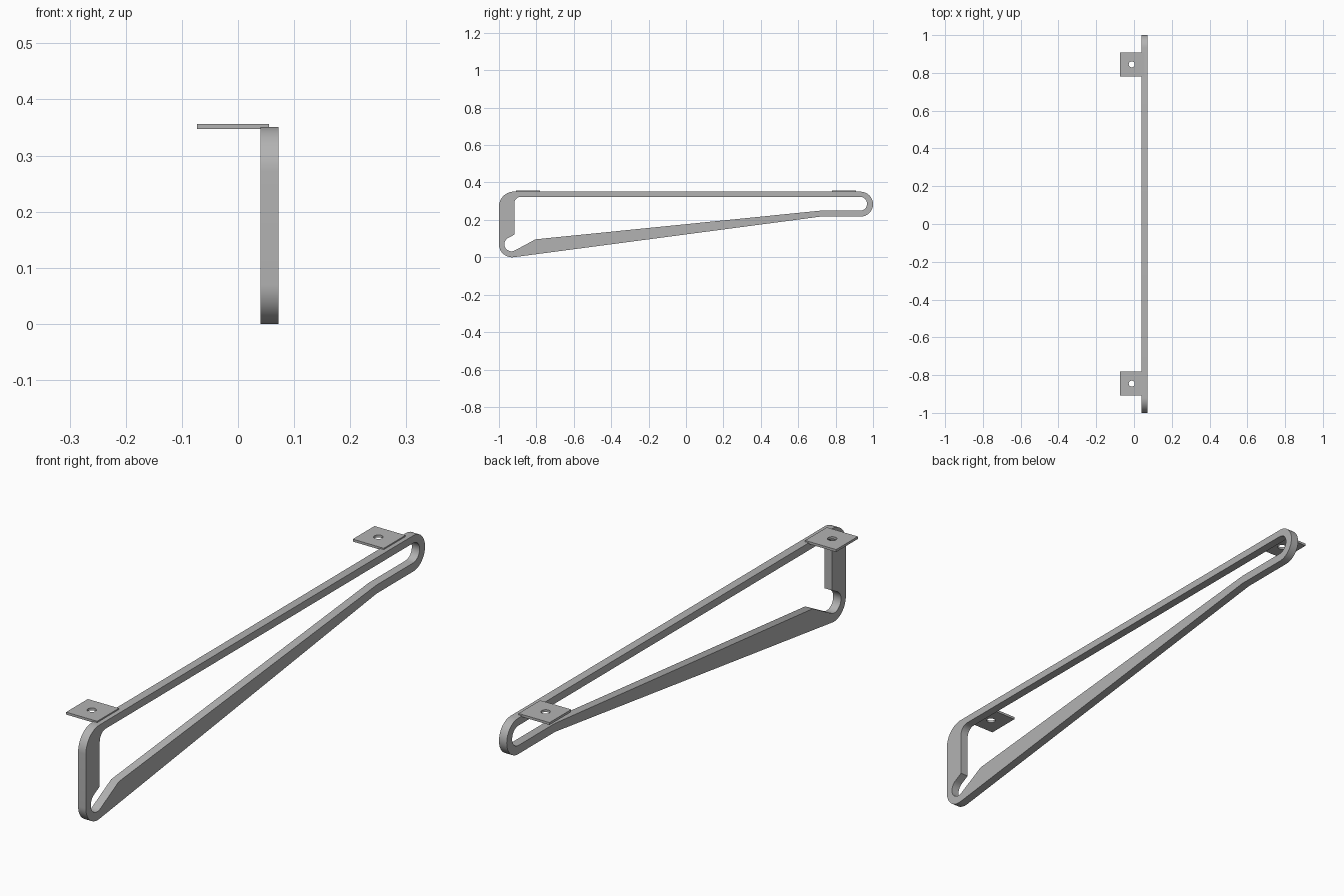
import bpy, bmesh
from math import cos, sin, radians
from mathutils import Vector

cube = bpy.data.objects.get("Cube")
if cube:
    bpy.data.objects.remove(cube, do_unlink=True)

steel = bpy.data.materials.new("grey_steel")
steel.use_nodes = True
colour = (0.45, 0.45, 0.45, 1)
steel.diffuse_color = colour
steel.node_tree.nodes["Principled BSDF"].inputs["Base Color"].default_value = colour


def arc(u, v, r, start, end, steps=16):
    """Points along an arc, angles in degrees."""
    angles = [radians(start + (end - start) * i / steps) for i in range(steps + 1)]
    return [(u + r * cos(a), v + r * sin(a)) for a in angles]


def pierced_plate(name, outer, inner, place, depth):
    """Flat outline with an opening, placed in space and given thickness."""
    bm = bmesh.new()
    edges = []
    for loop in (outer, inner):
        verts = [bm.verts.new(place(u, v)) for u, v in loop]
        edges += [bm.edges.new((verts[i - 1], verts[i])) for i in range(len(verts))]
    bmesh.ops.triangle_fill(bm, use_beauty=True, edges=edges)
    extruded = bmesh.ops.extrude_face_region(bm, geom=bm.faces[:], use_keep_orig=True)
    moved = [g for g in extruded["geom"] if isinstance(g, bmesh.types.BMVert)]
    bmesh.ops.translate(bm, verts=moved, vec=Vector(depth))
    bmesh.ops.recalc_face_normals(bm, faces=bm.faces[:])
    mesh = bpy.data.meshes.new(name)
    bm.to_mesh(mesh)
    bm.free()
    mesh.materials.append(steel)
    obj = bpy.data.objects.new(name, mesh)
    bpy.context.collection.objects.link(obj)
    bpy.ops.object.select_all(action="DESELECT")
    obj.select_set(True)
    bpy.context.view_layer.objects.active = obj
    bpy.ops.object.shade_smooth_by_angle(angle=radians(30))
    return obj


# Side frame: tapered closed loop, outlined in y and z
outer = (arc(0.933, 0.284, 0.067, -90, 90)
         + arc(-0.92, 0.271, 0.08, 90, 180)
         + arc(-0.93, 0.07, 0.07, 180, 277.5)
         + [(0.715, 0.217)])
inner = (arc(0.931, 0.286, 0.037, -90, 90)
         + arc(-0.883, 0.288, 0.035, 90, 180)
         + [(-0.918, 0.121)]
         + arc(-0.933, 0.07, 0.038, 118, 298)
         + [(-0.805, 0.096), (0.715, 0.249)])
pierced_plate("side_frame", outer, inner,
              lambda y, z: (0.04, y, z), (0.032, 0, 0))

# Mounting tabs: thin plates with a screw hole, one at each end
for name, y in (("front_mounting_tab", -0.845), ("back_mounting_tab", 0.845)):
    tab = [(-0.073, y - 0.064), (0.055, y - 0.064),
           (0.055, y + 0.064), (-0.073, y + 0.064)]
    hole = arc(-0.012, y, 0.016, 0, 345, 23)
    pierced_plate(name, tab, hole, lambda x, v: (x, v, 0.347), (0, 0, 0.009))
